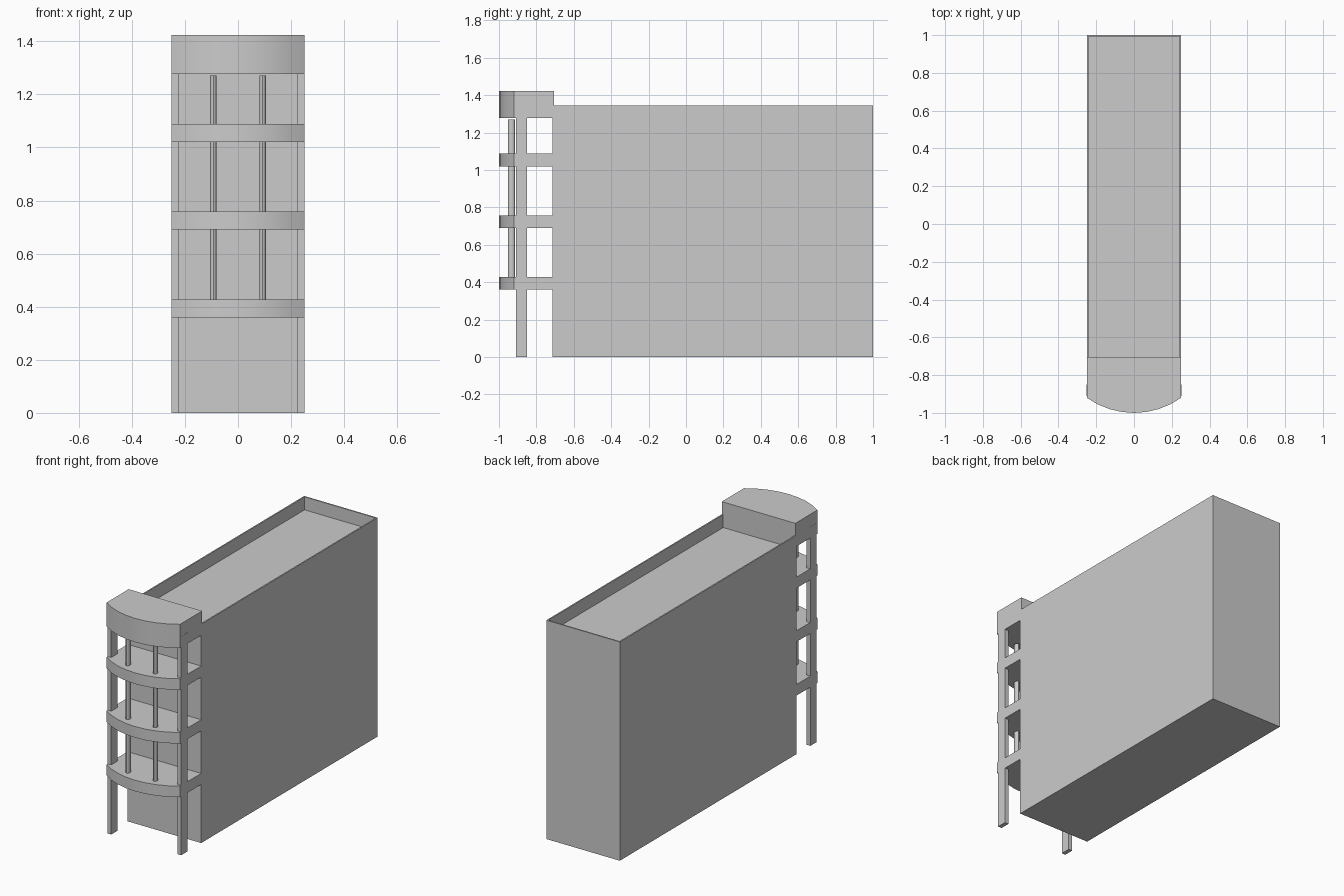
import bpy, bmesh, math

if "Cube" in bpy.data.objects:
    bpy.data.objects.remove(bpy.data.objects["Cube"])


def finish(name, bm, smooth=False):
    bmesh.ops.recalc_face_normals(bm, faces=bm.faces)
    me = bpy.data.meshes.new(name)
    bm.to_mesh(me)
    bm.free()
    ob = bpy.data.objects.new(name, me)
    bpy.context.collection.objects.link(ob)
    if smooth:
        bpy.ops.object.select_all(action='DESELECT')
        ob.select_set(True)
        bpy.context.view_layer.objects.active = ob
        bpy.ops.object.shade_smooth_by_angle(angle=math.radians(30))
    return ob


def prism(name, outline, z0, z1, smooth=False):
    bm = bmesh.new()
    face = bm.faces.new([bm.verts.new((x, y, z0)) for x, y in outline])
    ext = bmesh.ops.extrude_face_region(bm, geom=[face], use_keep_orig=True)
    for v in ext["geom"]:
        if isinstance(v, bmesh.types.BMVert):
            v.co.z = z1
    return finish(name, bm, smooth)


def rect(x0, x1, y0, y1):
    return [(x0, y0), (x1, y0), (x1, y1), (x0, y1)]


def bowed(y_back, segments=8):
    # rectangle whose front edge is a shallow arc reaching y = -1
    r = 0.43
    half = math.asin(0.25 / r)
    arc = []
    for i in range(segments + 1):
        a = -half + 2 * half * i / segments
        arc.append((r * math.sin(a), -1 + r - r * math.cos(a)))
    return arc + [(0.25, y_back), (-0.25, y_back)]


# Main block with sunken roof behind a thin parapet
bm = bmesh.new()
base = bm.faces.new([bm.verts.new((x, y, 0)) for x, y in rect(-0.25, 0.25, -0.715, 1)])
ext = bmesh.ops.extrude_face_region(bm, geom=[base], use_keep_orig=True)
for v in ext["geom"]:
    if isinstance(v, bmesh.types.BMVert):
        v.co.z = 1.345
roof = next(f for f in ext["geom"] if isinstance(f, bmesh.types.BMFace))
bmesh.ops.recalc_face_normals(bm, faces=bm.faces)
bmesh.ops.inset_region(bm, faces=[roof], thickness=0.012)
ext = bmesh.ops.extrude_face_region(bm, geom=[roof])
for v in ext["geom"]:
    if isinstance(v, bmesh.types.BMVert):
        v.co.z = 1.265
if roof.is_valid:
    bm.faces.remove(roof)
finish("main_block", bm)

# Bowed balcony floors
for i, z in enumerate((0.36, 0.69, 1.02)):
    prism(f"balcony_floor_{i + 1}", bowed(-0.715), z, z + 0.068, True)

# Taller bowed canopy
prism("canopy", bowed(-0.705), 1.277, 1.423, True)

for side, label in ((-1, "left"), (1, "right")):
    # Full height corner posts
    x0, x1 = sorted((side * 0.225, side * 0.251))
    prism(f"{label}_post", rect(x0, x1, -0.91, -0.85), 0, 1.345)

    # Slender oval columns behind the curved front
    oval = [(side * 0.093 + 0.0125 * math.cos(a), -0.933 + 0.018 * math.sin(a))
            for a in (2 * math.pi * k / 16 for k in range(16))]
    prism(f"{label}_column", oval, 0.361, 1.27, True)
